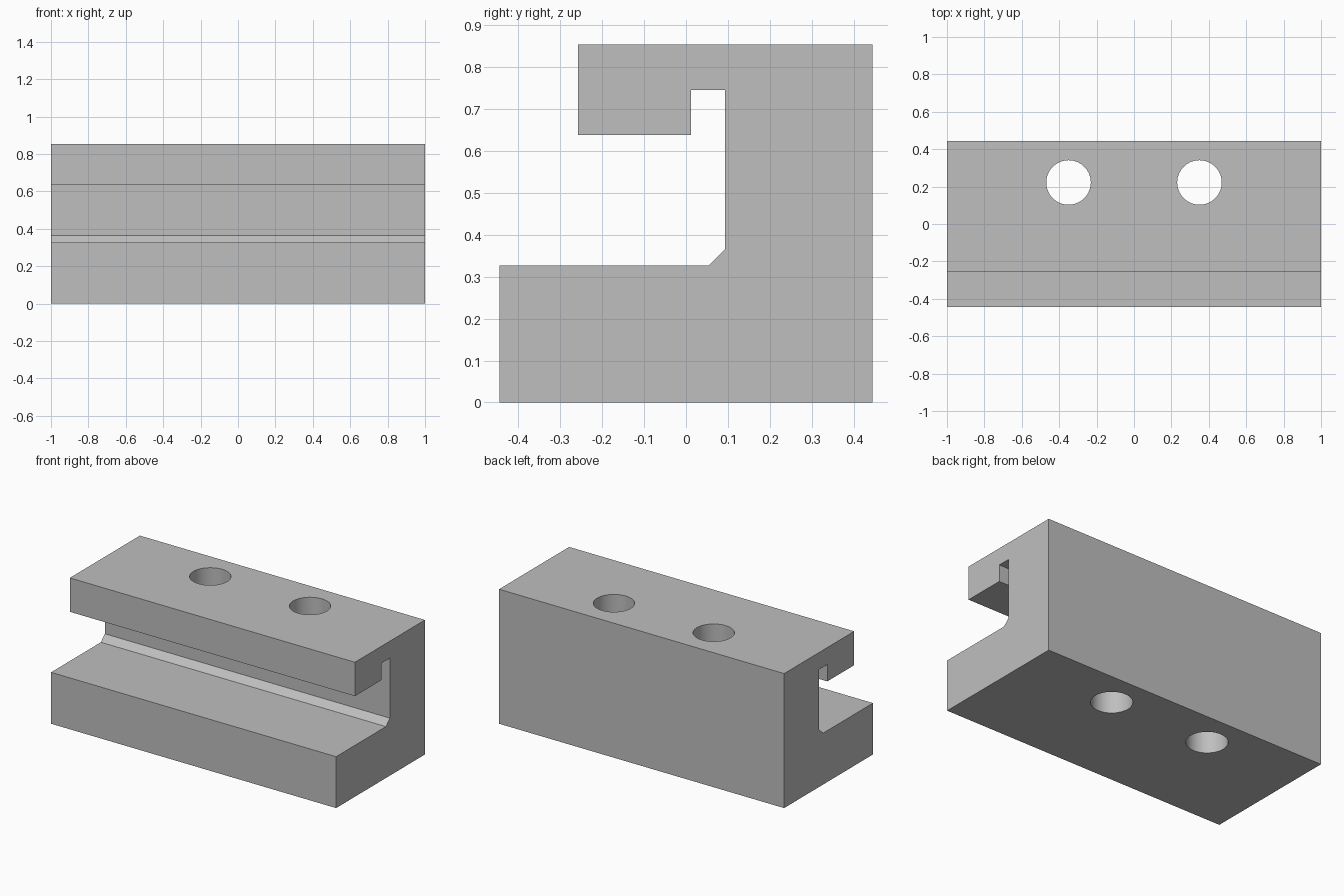
import bpy
import bmesh
import math

cube = bpy.data.objects.get("Cube")
if cube:
    bpy.data.objects.remove(cube, do_unlink=True)

grey = bpy.data.materials.new("plain grey")
grey.use_nodes = True
colour = (0.52, 0.52, 0.52, 1)
grey.diffuse_color = colour
grey.node_tree.nodes["Principled BSDF"].inputs["Base Color"].default_value = colour


def add_object(name, bm):
    bmesh.ops.recalc_face_normals(bm, faces=bm.faces)
    mesh = bpy.data.meshes.new(name)
    bm.to_mesh(mesh)
    bm.free()
    mesh.materials.append(grey)
    obj = bpy.data.objects.new(name, mesh)
    bpy.context.collection.objects.link(obj)
    return obj


# Clamp body: side profile (y, z) extruded along x
profile = [(-0.445, 0), (0.445, 0), (0.445, 0.853), (-0.257, 0.853),
           (-0.257, 0.638), (0.012, 0.638), (0.012, 0.745), (0.093, 0.745),
           (0.093, 0.365), (0.054, 0.326), (-0.445, 0.326)]
bm = bmesh.new()
side = bm.faces.new([bm.verts.new((-1, y, z)) for y, z in profile])
extruded = bmesh.ops.extrude_face_region(bm, geom=[side])["geom"]
bmesh.ops.translate(bm, vec=(2, 0, 0),
                    verts=[v for v in extruded if isinstance(v, bmesh.types.BMVert)])
body = add_object("clamp_body", bm)

# Two vertical bolt holes through the back wall
for label, x in (("right", -0.35), ("left", 0.35)):
    bm = bmesh.new()
    bmesh.ops.create_cone(bm, cap_ends=True, segments=64,
                          radius1=0.119, radius2=0.119, depth=1.2)
    bmesh.ops.translate(bm, vec=(x, 0.222, 0.43), verts=bm.verts)
    cutter = add_object(label + "_hole_cutter", bm)
    cutter.hide_render = True
    cutter.hide_viewport = True
    cut = body.modifiers.new(label + " hole", 'BOOLEAN')
    cut.operation = 'DIFFERENCE'
    cut.solver = 'EXACT'
    cut.object = cutter

# Apply the cuts and smooth the hole walls
bpy.context.view_layer.update()
graph = bpy.context.evaluated_depsgraph_get()
body_mesh = bpy.data.meshes.new_from_object(body.evaluated_get(graph))
body.modifiers.clear()
body.data = body_mesh
for obj in list(bpy.data.objects):
    if obj.name.endswith("_hole_cutter"):
        bpy.data.objects.remove(obj, do_unlink=True)
bpy.ops.object.select_all(action='DESELECT')
body.select_set(True)
bpy.context.view_layer.objects.active = body
bpy.ops.object.shade_smooth_by_angle(angle=math.radians(30))
